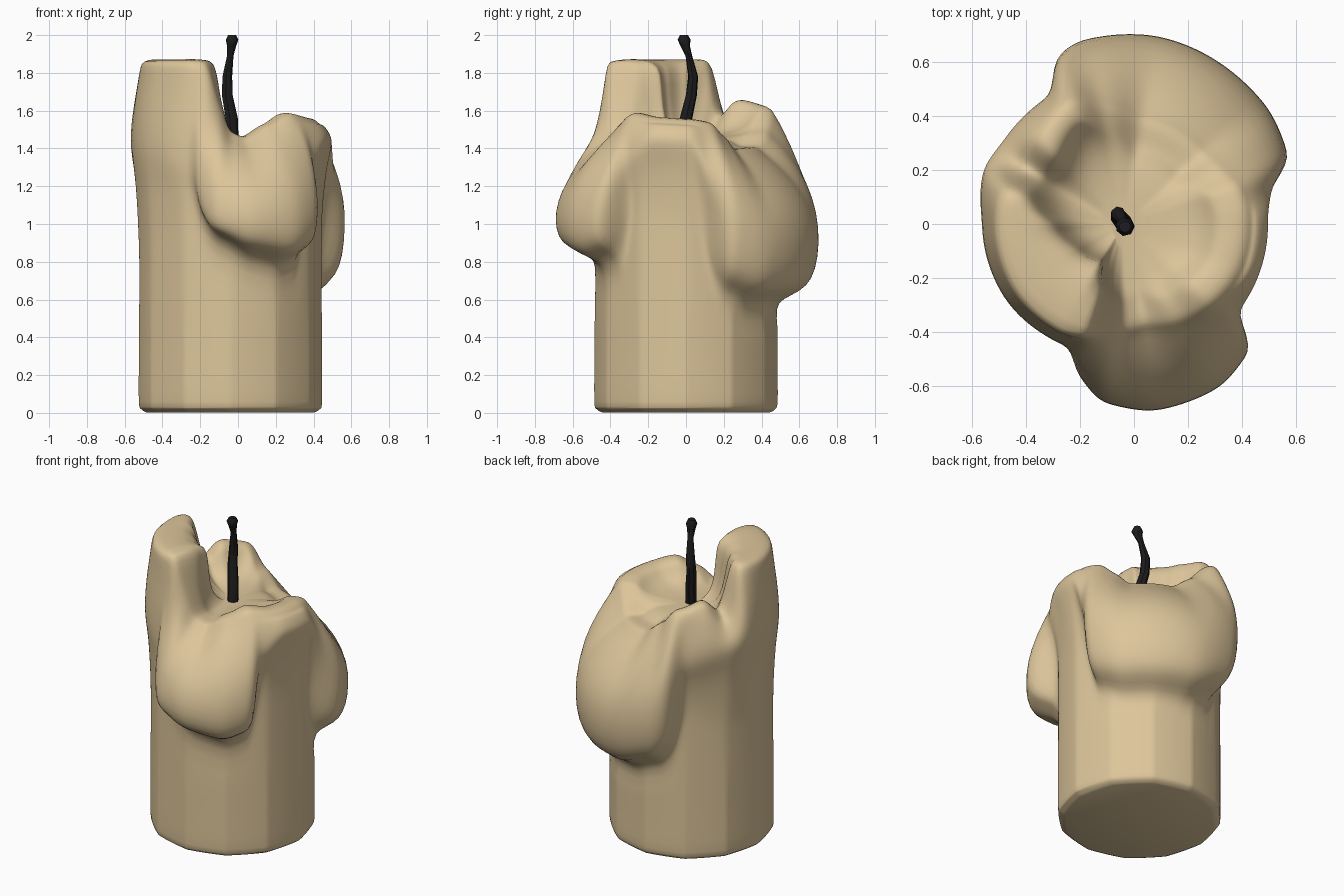
import bpy, bmesh
from math import sin, cos, pi, radians

cube = bpy.data.objects.get("Cube")
if cube:
    bpy.data.objects.remove(cube, do_unlink=True)


def make_material(name, color, roughness):
    mat = bpy.data.materials.new(name)
    mat.use_nodes = True
    mat.diffuse_color = color
    shader = mat.node_tree.nodes["Principled BSDF"]
    shader.inputs["Base Color"].default_value = color
    shader.inputs["Roughness"].default_value = roughness
    return mat


wax = make_material("cream wax", (0.72, 0.56, 0.325, 1), 0.6)
char = make_material("charred black", (0.012, 0.012, 0.013, 1), 0.9)

CENTER_X = -0.04
BASE_R = 0.485
POOL_Z = 1.46
STEPS = 180

# Melted rim: angle in degrees, crest height, crest radius, inner edge radius
RIM = [
    (-150, 1.87, .47, .22), (-120, 1.87, .46, .19), (-107, 1.86, .44, .27),
    (-99, 1.65, .42, .30), (-91, 1.49, .41, .30), (-78, 1.46, .40, .30),
    (-60, 1.53, .43, .33), (-42, 1.59, .45, .34), (-20, 1.565, .47, .36),
    (5, 1.555, .47, .36), (18, 1.54, .46, .35), (28, 1.48, .43, .32),
    (42, 1.40, .41, .30), (80, 1.41, .41, .30), (100, 1.50, .46, .36),
    (113, 1.62, .51, .42), (135, 1.66, .46, .36), (150, 1.57, .44, .35),
    (155, 1.61, .45, .36), (162, 1.86, .46, .38), (170, 1.87, .47, .34),
    (180, 1.87, .47, .28),
]

# Outer drips: angle in degrees, bulge radius, bulge height, lower edge height
DRIP = [
    (-150, .52, 1.38, .85), (-113, .50, 1.30, .98), (-107, .59, 1.13, .99),
    (-96, .67, 1.08, .91), (-80, .705, 1.06, .83), (-60, .705, 1.05, .79),
    (-44, .665, 1.08, .84), (-38, .54, 1.32, 1.00), (-20, .54, 1.43, 1.00),
    (4, .54, 1.42, .95), (13, .565, 1.22, .82), (22, .665, 1.06, .67),
    (40, .69, .96, .60), (80, .71, .95, .60), (104, .70, 1.04, .67),
    (112, .67, 1.14, .76), (119, .55, 1.30, .92), (145, .545, 1.36, .85),
    (158, .56, 1.40, .85), (180, .525, 1.40, .80),
]


def sample(table, angle):
    """Eased lookup in a table that wraps around the candle."""
    last = table[-1]
    rows = [(last[0] - 360,) + last[1:]] + table
    for a, b in zip(rows, rows[1:]):
        if a[0] <= angle <= b[0]:
            t = (angle - a[0]) / (b[0] - a[0])
            t = 0.5 * t + 0.5 * t * t * (3 - 2 * t)
            return [u + (v - u) * t for u, v in zip(a[1:], b[1:])]


def spline(points, cuts):
    """Catmull-Rom curve through 2D points."""
    padded = [points[0]] + points + [points[-1]]
    out = []
    for p0, p1, p2, p3 in zip(padded, padded[1:], padded[2:], padded[3:]):
        for i in range(cuts):
            t = i / cuts
            out.append([0.5 * (2 * b + (c - a) * t + (2 * a - 5 * b + 4 * c - d) * t * t
                               + (3 * b - a - 3 * c + d) * t ** 3)
                        for a, b, c, d in zip(p0, p1, p2, p3)])
    return out


def candle_profile(angle):
    """Radius and height from the foot, up over the drip and rim, into the pool."""
    top, crest, inner = sample(RIM, angle)
    bulge, mid, low = sample(DRIP, angle)
    facet = radians(angle % 30 - 15)
    wall = BASE_R * (0.4 + 0.6 * cos(pi / 12) / cos(facet))
    swell, rise, drop = bulge - wall, top - mid, top - POOL_Z
    # Drips overhang the wall, plain wall flares out gently
    drip = min(1, max(0, (bulge - .56) / .06))
    return spline([
        (wall - .04, .003), (wall - .012, .02), (wall, .06), (wall, low * .35),
        (wall, low * .7), (wall, low - .02),
        (wall + swell * (.05 + .55 * drip), low + .04 + .06 * (1 - drip)),
        (wall + swell * (.4 + .52 * drip), low + (.7 - .3 * drip) * (mid - low)),
        (bulge, mid),
        (bulge * .8 + crest * .2, mid + min(rise * .4, .19)),
        (bulge * .35 + crest * .65, mid + min(rise * .75, .36)),
        (crest + .005, top - .035), (crest - .025, top),
        (inner, top - .003),
        (inner - .035, top - drop * .3),
        (inner * .72, POOL_Z + drop * .22),
        (inner * .4, POOL_Z + drop * .04),
        (.03, POOL_Z),
    ], 3)


def build_candle():
    bm = bmesh.new()
    columns = []
    for i in range(STEPS):
        angle = -180 + 360 * i / STEPS
        a = radians(angle)
        columns.append([bm.verts.new((CENTER_X + r * cos(a), r * sin(a), max(z, 0)))
                        for r, z in candle_profile(angle)])
    for left, right in zip(columns, columns[1:] + columns[:1]):
        for j in range(len(left) - 1):
            bm.faces.new((left[j], right[j], right[j + 1], left[j + 1]))
    bm.faces.new([c[0] for c in reversed(columns)])
    bm.faces.new([c[-1] for c in columns])
    # Soften the sides of the drips
    soft = [v for c in columns for v in c if v.co.z > 0.5]
    for _ in range(6):
        bmesh.ops.smooth_vert(bm, verts=soft, factor=0.5,
                              use_axis_x=True, use_axis_y=True, use_axis_z=True)
    bmesh.ops.recalc_face_normals(bm, faces=bm.faces)
    return add_object("candle_body", bm, wax)


def build_wick():
    # Bent wick: x, y, z, radius
    path = [(-.03, -.01, 1.42, .034), (-.035, 0, 1.56, .034), (-.058, .028, 1.68, .03),
            (-.058, .038, 1.78, .027), (-.042, .015, 1.89, .018),
            (-.035, -.005, 1.945, .026), (-.033, -.01, 1.975, .035), (-.033, -.01, 2.0, .022)]
    bm = bmesh.new()
    sides = 7
    rings = [[bm.verts.new((x + r * cos(2 * pi * k / sides), y + r * sin(2 * pi * k / sides), z))
              for k in range(sides)] for x, y, z, r in path]
    for low, high in zip(rings, rings[1:]):
        for k in range(sides):
            n = (k + 1) % sides
            bm.faces.new((low[k], low[n], high[n], high[k]))
    bm.faces.new(rings[0][::-1])
    bm.faces.new(rings[-1])
    return add_object("wick", bm, char)


def add_object(name, bm, mat):
    mesh = bpy.data.meshes.new(name)
    bm.to_mesh(mesh)
    bm.free()
    mesh.materials.append(mat)
    obj = bpy.data.objects.new(name, mesh)
    bpy.context.collection.objects.link(obj)
    bpy.ops.object.select_all(action="DESELECT")
    obj.select_set(True)
    bpy.context.view_layer.objects.active = obj
    bpy.ops.object.shade_smooth_by_angle(angle=radians(50))
    return obj


build_candle()
build_wick()
